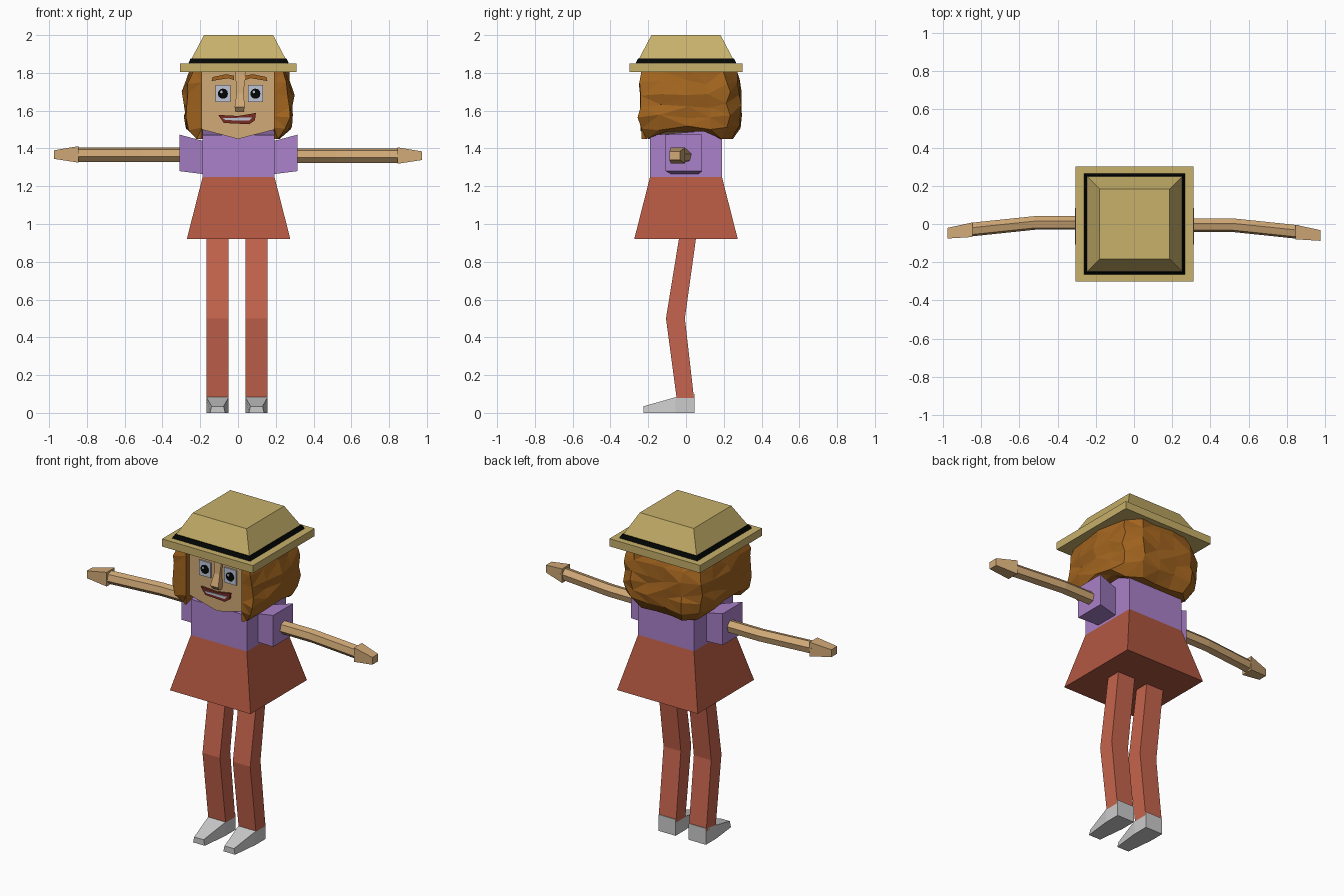
import bpy, bmesh, math, random

if "Cube" in bpy.data.objects:
    bpy.data.objects.remove(bpy.data.objects["Cube"])
random.seed(4)


def mat(name, r, g, b):
    m = bpy.data.materials.new(name)
    m.diffuse_color = [(c / 255) ** 2.2 for c in (r, g, b)] + [1]
    m.use_nodes = True
    m.node_tree.nodes["Principled BSDF"].inputs["Base Color"].default_value = m.diffuse_color
    return m


SKIN = mat("skin", 208, 168, 118)
STRAW = mat("straw", 198, 175, 106)
BLACK = mat("black", 12, 14, 14)
PURPLE = mat("purple", 168, 128, 200)
RUST = mat("rust", 176, 88, 67)
STOCKING = mat("stocking", 196, 100, 78)
HAIR = mat("hair_brown", 160, 100, 36)
WHITE = mat("white", 190, 196, 212)
LIP = mat("lip_red", 120, 48, 38)


def loft(name, rings, material=None):
    """Skin a stack of equal-length point rings and cap both ends."""
    bm = bmesh.new()
    vs = [[bm.verts.new(p) for p in r] for r in rings]
    n = len(vs[0])
    for a, b in zip(vs, vs[1:]):
        for i in range(n):
            bm.faces.new((a[i], a[(i + 1) % n], b[(i + 1) % n], b[i]))
    bm.faces.new(vs[0][::-1])
    bm.faces.new(vs[-1])
    bmesh.ops.recalc_face_normals(bm, faces=bm.faces)
    me = bpy.data.meshes.new(name)
    bm.to_mesh(me)
    bm.free()
    ob = bpy.data.objects.new(name, me)
    bpy.context.collection.objects.link(ob)
    if material:
        me.materials.append(material)
    return ob


def flat(x0, x1, y0, y1, z):
    return [(x0, y0, z), (x1, y0, z), (x1, y1, z), (x0, y1, z)]


def sq(h, z):
    return flat(-h + .003, h + .003, -h, h, z)


def side(x, y0, y1, z0, z1):
    return [(x, y0, z0), (x, y1, z0), (x, y1, z1), (x, y0, z1)]


def plate(name, pts, y0, y1, material):
    """Extrude an x-z outline along y."""
    return loft(name, [[(x, y, z) for x, z in pts] for y in (y0, y1)], material)


# Hat
loft("hat_brim", [flat(-.306, .311, -.3, .3, 1.804), flat(-.306, .311, -.3, .3, 1.851)], STRAW)
loft("hat_crown", [sq(.262, 1.85), sq(.183, 2.0)], STRAW)
loft("hat_band", [sq(.265, 1.853), sq(.254, 1.876)], BLACK)

# Head and torso
plate("head", [(-.19, 1.82), (-.19, 1.5), (0, 1.45), (.195, 1.5), (.195, 1.82)], -.2, .19, SKIN)
top = [(x, y, 1.47 if y < 0 else 1.5) for x, y, _ in sq(.19, 0)]
loft("torso", [sq(.19, 1.25), top], PURPLE)

# Nose: narrow bridge running into a wedge tip
loft("nose", [flat(-.015, .04, -.21, -.19, 1.81), flat(-.008, .03, -.22, -.19, 1.69),
              flat(-.018, .036, -.245, -.19, 1.62), flat(-.012, .03, -.225, -.19, 1.595)], SKIN)

# Eyes and brows
for s, side_name in ((-1, "left"), (1, "right")):
    ex = .006 + s * .086
    plate(side_name + "_eye_white", [(ex - .04, 1.645), (ex + .04, 1.645),
                                     (ex + .04, 1.737), (ex - .04, 1.737)], -.208, -.19, WHITE)
    for nm, r, dx, dz, y, m in (("pupil", .027, 0, 0, -.212, BLACK),
                                ("eye_glint", .007, -.008, .009, -.215, WHITE)):
        pts = [(ex + dx + r * math.cos(a * math.pi / 6), 1.69 + dz + r * math.sin(a * math.pi / 6))
               for a in range(12)]
        plate(side_name + "_" + nm, pts, y, -.2, m)
    plate(side_name + "_brow", [(.008 + s * x, z) for x, z in
                                ((.03, 1.762), (.06, 1.772), (.148, 1.757),
                                 (.142, 1.778), (.07, 1.793), (.03, 1.785))], -.212, -.19, HAIR)

# Mouth
plate("lips", [(-.105, 1.578), (-.075, 1.535), (.06, 1.528), (.09, 1.55),
               (.095, 1.588), (.05, 1.58), (0, 1.572), (-.06, 1.575)], -.212, -.19, LIP)
plate("teeth", [(-.08, 1.56), (-.065, 1.55), (.06, 1.547), (.075, 1.565)], -.216, -.2, WHITE)

# Hair: jittered U-shaped shell round the sides and back of the head
half = [(.265, -.25), (.28, -.14), (.285, 0), (.28, .12), (.26, .22), (.17, .285), (.06, .285)]
outer = half + [(-x, y) for x, y in half[::-1]]
inner = [(.19, -.235), (.19, -.1), (.19, 0), (.19, .1), (.18, .18), (.12, .185), (.05, .185)]
inner += [(-x, y) for x, y in inner[::-1]]
rings = []
for z, k in ((1.81, .92), (1.75, .97), (1.69, 1.015), (1.63, .99), (1.57, 1.01), (1.51, .97), (1.45, .83)):
    def level(y, j):
        # The hem lifts over the shoulders
        return max(z, 1.49 if -.2 < y < .15 else z) + j * random.uniform(-.014, .014) * (1.46 < z < 1.8)
    ring = [(x * k + random.uniform(-.011, .011), y * k + random.uniform(-.011, .011) + .003, level(y, 1))
            for x, y in outer]
    ring += [(x, y, level(y, 0)) for x, y in inner[::-1]]
    rings.append(ring)
hair = loft("hair", rings, HAIR)
bm = bmesh.new()
bm.from_mesh(hair.data)
bmesh.ops.triangulate(bm, faces=bm.faces)
bm.to_mesh(hair.data)
bm.free()

# Sleeves, arms and hands
for s, nm, dy, dz in ((-1, "left", .012, .003), (1, "right", 0, -.003)):
    loft(nm + "_sleeve", [side(.003 + s * .17, -.075, .065, 1.262, 1.435),
                          side(.003 + s * .312, -.108, .085, 1.28, 1.473)], PURPLE)
    arm = []
    for x, y in ((.25, -.006), (.515, -.006), (.86, -.042)):
        arm.append([(s * x, y + dy + .037 * math.cos(a * math.pi / 3 + .26),
                     1.364 + dz + .039 * math.sin(a * math.pi / 3 + .26)) for a in range(6)])
    loft(nm + "_arm", arm, SKIN)
    loft(nm + "_hand", [side(s * .845, -.08 + dy, -.004 + dy, 1.322 + dz, 1.409 + dz),
                        side(s * .975, -.088 + dy, -.032 + dy, 1.342 + dz, 1.387 + dz)], SKIN)

# Skirt
loft("skirt", [sq(.274, .92), sq(.19, 1.25)], RUST)

# Legs and shoes
for s, nm in ((-1, "left"), (1, "right")):
    c = -.005 + s * .103
    a, b = c - .059, c + .059
    loft(nm + "_leg", [flat(a, b, -.05, .042, .08), flat(a, b, -.106, -.006, .5),
                       flat(a, b, -.037, .053, .925)], STOCKING)
    heel = [[(a, y, 0), (b, y, 0), (b, y, z), (a, y, z)] for y, z in ((.045, .1), (-.055, .083))]
    toe = [(c - .04, -.225, 0), (c + .04, -.225, 0), (c + .032, -.225, .035), (c - .032, -.225, .035)]
    loft(nm + "_shoe", heel + [toe])
